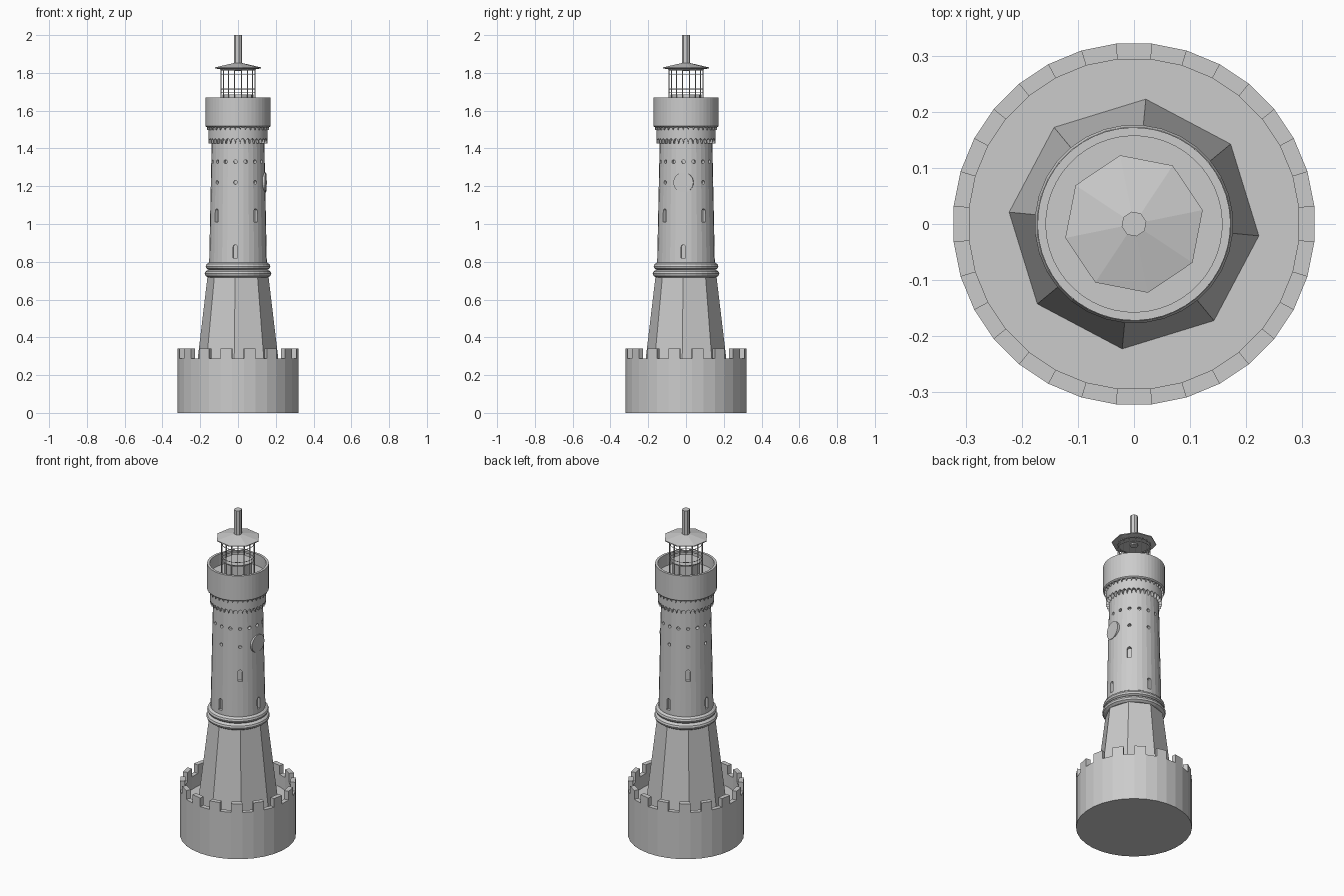
import bpy, bmesh, math
from mathutils import Vector

if "Cube" in bpy.data.objects:
    bpy.data.objects.remove(bpy.data.objects["Cube"])

stone = bpy.data.materials.new("grey_stone")
stone.diffuse_color = (0.6, 0.6, 0.6, 1)
stone.use_nodes = True
stone.node_tree.nodes["Principled BSDF"].inputs["Base Color"].default_value = stone.diffuse_color
TURN = math.radians(-5.4)          # the tower is turned slightly on its base


def finish(name, bm):
    bmesh.ops.remove_doubles(bm, verts=bm.verts, dist=1e-5)
    bmesh.ops.recalc_face_normals(bm, faces=bm.faces)
    me = bpy.data.meshes.new(name)
    bm.to_mesh(me)
    bm.free()
    me.materials.append(stone)
    ob = bpy.data.objects.new(name, me)
    bpy.context.collection.objects.link(ob)
    return ob


def polar(r, a, z):
    return Vector((r * math.cos(a), r * math.sin(a), z))


def loft(bm, rings, closed=False):
    """Join equally long rings of points with quads."""
    vs = [[bm.verts.new(p) for p in ring] for ring in rings]
    n = len(vs[0])
    pairs = list(zip(vs, vs[1:])) + ([(vs[-1], vs[0])] if closed else [])
    for a, b in pairs:
        for i in range(n):
            j = (i + 1) % n
            bm.faces.new((a[i], a[j], b[j], b[i]))
    if not closed:
        bm.faces.new(vs[0])
        bm.faces.new(vs[-1])


def lathe(name, profile, sides, turn=0.0, closed=False):
    bm = bmesh.new()
    loft(bm, [[polar(r, turn + 2 * math.pi * i / sides, z) for i in range(sides)]
              for r, z in profile], closed)
    return finish(name, bm)


def prism(bm, outline, angle, r0, r1):
    """Extrude a (sideways, height) outline radially from r0 to r1."""
    out, side = polar(1, angle, 0), polar(1, angle + math.pi / 2, 0)
    loft(bm, [[out * r + side * u + Vector((0, 0, v)) for u, v in outline]
              for r in (r0, r1)])


def circle(r, z, n=12, start=0.0, end=2 * math.pi):
    return [(r * math.cos(start + (end - start) * i / n),
             z + r * math.sin(start + (end - start) * i / n)) for i in range(n)]


def arch(z0, z1, w):
    return [(-w, z0), (w, z0)] + [(w * math.cos(math.pi * i / 6),
            z1 - w + w * math.sin(math.pi * i / 6)) for i in range(7)]


# Round base with a sunken courtyard
STEP = math.pi / 16
lathe("base_wall", [(.323, 0), (.323, .287), (.295, .287), (.295, .21)], 32, STEP / 2)

# Battlements
bm = bmesh.new()
for k in range(16):
    a0 = STEP / 2 + 2 * k * STEP
    loft(bm, [[polar(r, a, z) for r, a in
               ((.295, a0), (.323, a0), (.323, a0 + STEP), (.295, a0 + STEP))]
              for z in (.287, .34)])
finish("battlements", bm)

# Tapering octagonal plinth
lathe("plinth", [(.2235, .21), (.163, .715), (.157, .725)], 8, TURN)

# Two rounded mouldings
for i, (r, z) in enumerate(((.177, .737), (.172, .776))):
    prof = [(.13, z - .019), (r - .016, z - .019), (r - .004, z - .011), (r, z),
            (r - .004, z + .011), (r - .016, z + .019), (.13, z + .019)]
    lathe("moulding_%d" % (i + 1), prof, 32, TURN)

# Shaft with recessed windows
def shaft_r(z):
    return .153 - .013 * (z - .78) / .62

shaft = lathe("shaft", [(shaft_r(.74), .74), (shaft_r(1.52), 1.52)], 32, TURN + STEP / 2)
bm = bmesh.new()

def recess(outline, z, angle):
    prism(bm, outline, angle, shaft_r(z) - .02, .2)

for k in range(8):
    a = TURN + k * math.pi / 4
    z0 = .82 if k % 2 == 0 else 1.01
    recess(arch(z0, z0 + .07, .012), z0, a)
    if k:
        recess(circle(.010, 1.22), 1.22, a)
for k in range(16):
    recess(circle(.010, 1.33), 1.33, TURN + k * math.pi / 8)
cutter = finish("window_cutter", bm)
cutter.hide_render = True
cutter.hide_viewport = True
mod = shaft.modifiers.new("windows", "BOOLEAN")
mod.operation = "DIFFERENCE"
mod.solver = "EXACT"
mod.object = cutter

# Round dial on the right side
bm = bmesh.new()
prism(bm, circle(.053, 1.22, 24), TURN, .135, .148)
finish("dial", bm)


# Scalloped corbel bands: a ring whose lower edge is a row of little arches
def corbel(name, r_in, r_out, z_low, z_mid, z_top, count=36):
    bm = bmesh.new()
    n = count * 6
    lows = []
    for i in range(n):
        t = (i % 6) / 6
        lift = 0 if t == 0 else math.sqrt(max(0, 1 - (2 * t - 1) ** 2))
        lows.append(z_low + (z_mid - z_low) * lift)
    ang = [TURN + 2 * math.pi * i / n for i in range(n)]
    loft(bm, [[polar(r_in, a, z_top) for a in ang],
              [polar(r_in, a, z) for a, z in zip(ang, lows)],
              [polar(r_out, a, z) for a, z in zip(ang, lows)],
              [polar(r_out, a, z_top) for a in ang]], closed=True)
    finish(name, bm)


corbel("lower_corbel", .132, .156, 1.427, 1.452, 1.52)
corbel("upper_corbel", .132, .165, 1.497, 1.515, 1.53)

# Gallery parapet with its floor
lathe("parapet", [(.165, 1.512), (.172, 1.518), (.172, 1.67), (.157, 1.67), (.157, 1.60)],
      48, TURN)

# Lantern base
lathe("lantern_base", [(.085, 1.60), (.085, 1.685)], 8, math.radians(11.5))


# Lantern cage of thin posts and hoops
def bar(bm, a, b, r=.0022):
    d = (b - a).normalized()
    u = d.orthogonal().normalized()
    v = d.cross(u)
    loft(bm, [[p + r * (u * math.cos(t) + v * math.sin(t))
               for t in (.785, 2.356, 3.927, 5.498)] for p in (a, b)])

bm = bmesh.new()
for k in range(16):
    a0, a1 = (k + .5) * math.pi / 8, (k + 1.5) * math.pi / 8
    bar(bm, polar(.092, a0, 1.60), polar(.092, a0, 1.826))
    for z in (1.695, 1.715, 1.79, 1.815):
        bar(bm, polar(.092, a0, z), polar(.092, a1, z))
finish("lantern_cage", bm)

# Shallow roof and mast
lathe("roof", [(.09, 1.818), (.125, 1.824), (.125, 1.829), (.022, 1.852)], 8, math.radians(11.5))
lathe("mast", [(.0225, 1.81), (.0225, 2.0)], 8, math.radians(11.5))
